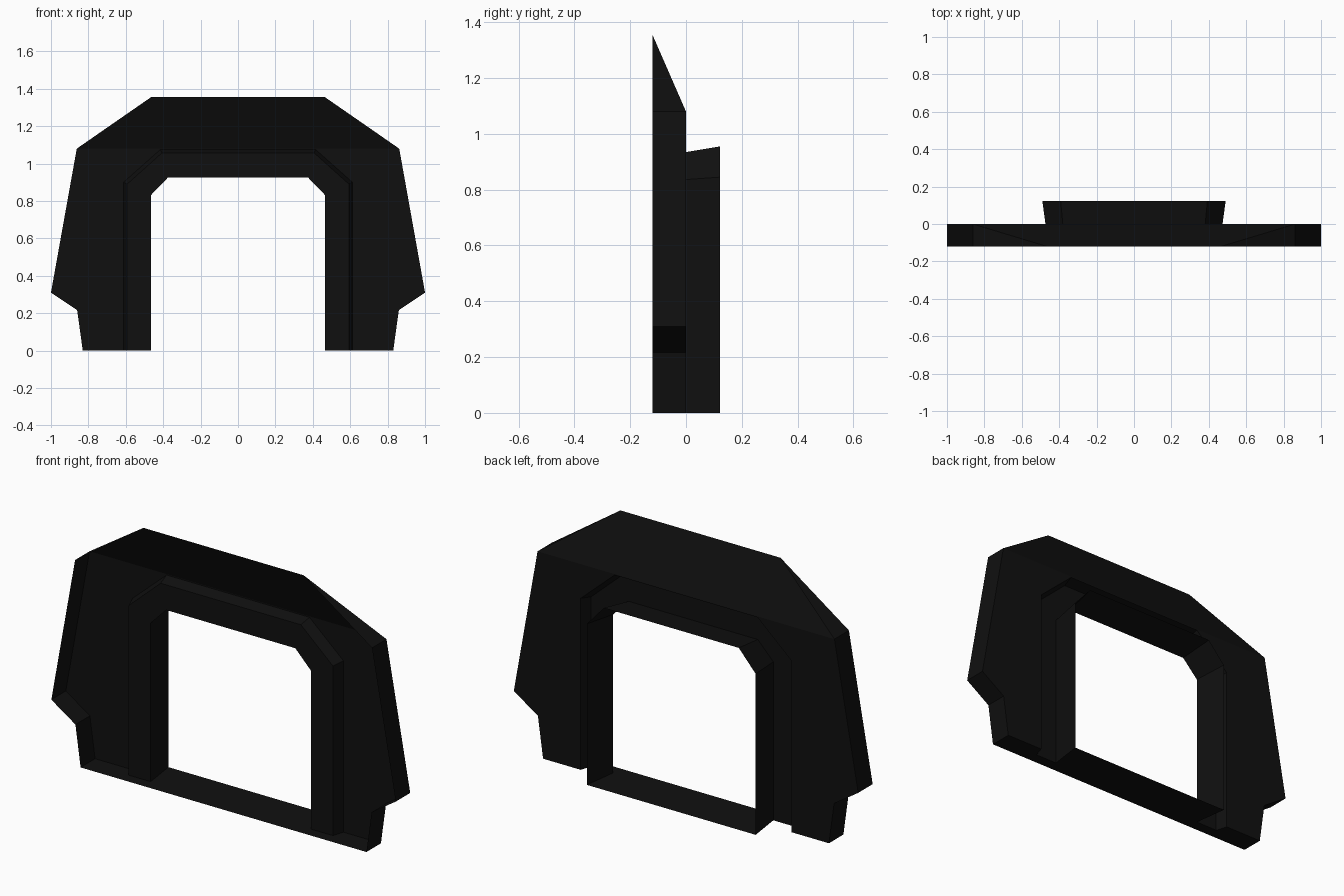
import bpy, bmesh

if "Cube" in bpy.data.objects:
    bpy.data.objects.remove(bpy.data.objects["Cube"])

mat = bpy.data.materials.new("black_metal")
mat.diffuse_color = (0.005, 0.005, 0.005, 1)
mat.use_nodes = True
mat.node_tree.nodes["Principled BSDF"].inputs["Base Color"].default_value = mat.diffuse_color


def arch(half, y):
    """Right-half (x, z) profile mirrored into a full arch at depth y."""
    right = [(x, y, z) for x, z in half]
    return right + [(-x, y, z) for x, y, z in reversed(right)]


def make(name, faces):
    bm = bmesh.new()
    for f in faces:
        bm.faces.new([bm.verts.new(p) for p in f])
    bmesh.ops.remove_doubles(bm, verts=bm.verts, dist=0.0005)
    bmesh.ops.recalc_face_normals(bm, faces=bm.faces)
    me = bpy.data.meshes.new(name)
    bm.to_mesh(me)
    bm.free()
    me.materials.append(mat)
    ob = bpy.data.objects.new(name, me)
    bpy.context.collection.objects.link(ob)
    return ob


def loft(a, b):
    return [(a[i], a[i + 1], b[i + 1], b[i]) for i in range(len(a) - 1)]


# Arch cross-sections, from the outer rim in to the opening
side = [(0.83, 0), (0.86, 0.217), (1.0, 0.31), (0.862, 1.08)]
rim_front = arch(side + [(0.465, 1.355)], -0.12)
rim_back = arch(side + [side[-1]], 0)      # doubled corner makes the roof triangles
trim_back = arch([(0.612, 0), (0.612, 0.9), (0.415, 1.075)], 0)
trim_front = arch([(0.593, 0), (0.593, 0.89), (0.407, 1.057)], -0.06)
door_front = arch([(0.465, 0), (0.465, 0.832), (0.375, 0.925)], -0.06)
door_back = arch([(0.49, 0), (0.49, 0.845), (0.392, 0.955)], 0.122)


def weld_tri(faces):
    """Drop repeated corners so the doubled profile point gives triangles."""
    return [list(dict.fromkeys(f)) for f in faces]


# Outer skirt with sloped roof, open to the front
make("outer_skirt", weld_tri(loft(rim_front, rim_back)))

# Flat wall plate around the trim
make("wall_plate", [list(dict.fromkeys(rim_back)) + trim_back[::-1]])

# Raised door trim: bevelled edge and flat face
make("door_trim", loft(trim_back, trim_front) + loft(trim_front, door_front))

# Flared passage running to the back
make("passage", loft(door_front, door_back))

# Flat floor following the plan of all parts
sections = [rim_front, rim_back, trim_back, trim_front, door_front, door_back]
make("floor", [[s[0] for s in sections] + [s[-1] for s in reversed(sections)]])
